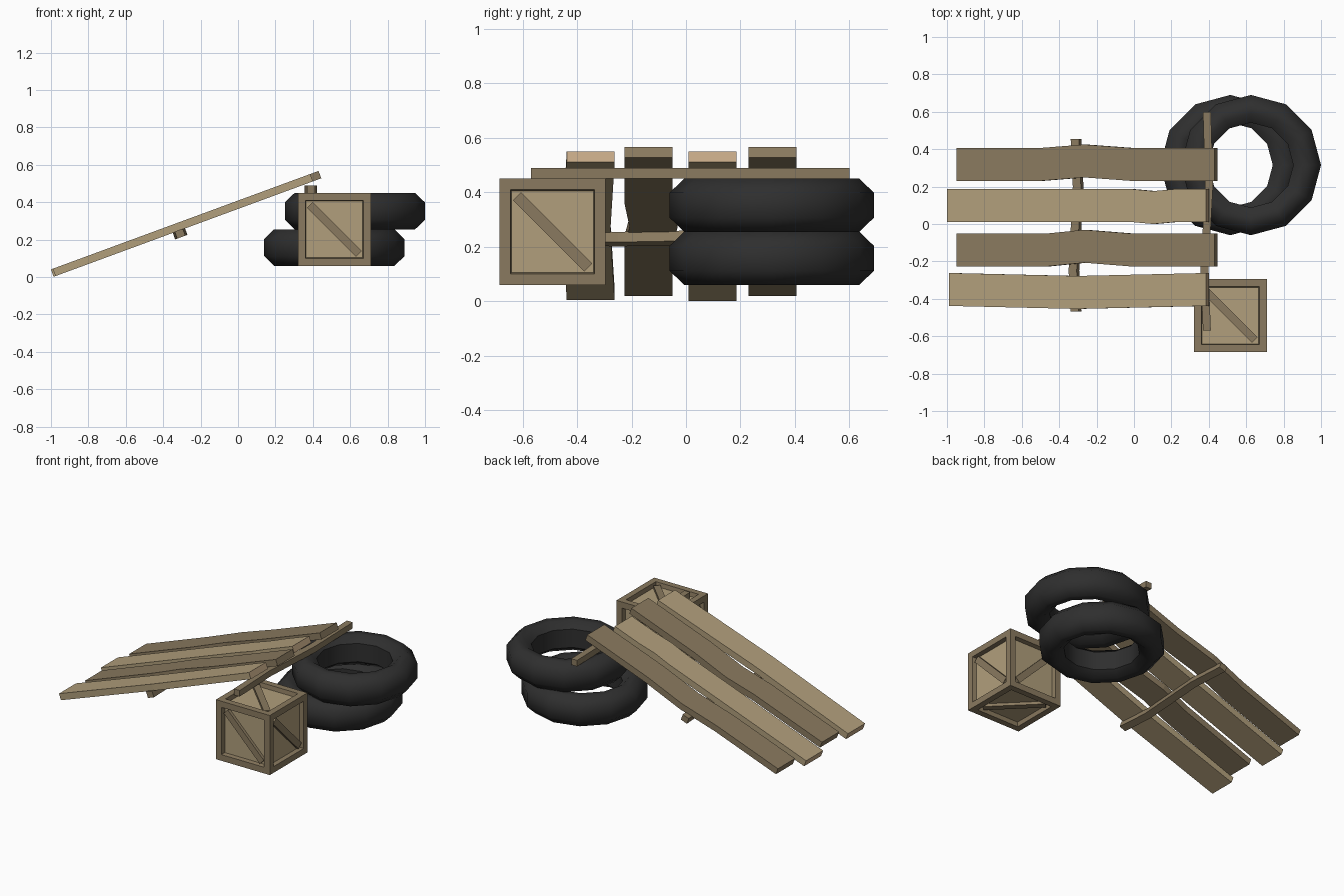
import bpy, bmesh, math
from mathutils import Matrix, Vector

if "Cube" in bpy.data.objects:
    bpy.data.objects.remove(bpy.data.objects["Cube"])


def material(name, rgb):
    m = bpy.data.materials.new(name)
    m.diffuse_color = (*rgb, 1)
    m.use_nodes = True
    m.node_tree.nodes["Principled BSDF"].inputs["Base Color"].default_value = m.diffuse_color
    return m


DARK = material("dark_wood", (0.255, 0.195, 0.115))
LIGHT = material("light_wood", (0.44, 0.345, 0.2))
END = material("cut_end_wood", (0.55, 0.39, 0.235))
RUBBER = material("black_rubber", (0.028, 0.028, 0.028))


def finish(name, bm, mats):
    bmesh.ops.recalc_face_normals(bm, faces=bm.faces)
    me = bpy.data.meshes.new(name)
    bm.to_mesh(me)
    bm.free()
    for m in mats:
        me.materials.append(m)
    ob = bpy.data.objects.new(name, me)
    bpy.context.collection.objects.link(ob)
    return ob


def strip(name, path, width, thick, matrix, mats):
    """Bent board: path is (along, sideways) points; second material goes on the ends."""
    bm = bmesh.new()
    rings = []
    for s, c in path:
        rings.append([bm.verts.new(matrix @ Vector((s, c + a * width / 2, b * thick / 2)))
                      for a, b in ((-1, -1), (1, -1), (1, 1), (-1, 1))])
    for r, q in zip(rings, rings[1:]):
        for i in range(4):
            j = (i + 1) % 4
            bm.faces.new((r[i], r[j], q[j], q[i]))
    for r in (rings[0], rings[-1]):
        bm.faces.new(r).material_index = len(mats) - 1
    return finish(name, bm, mats)


# Sloping planks
COS = math.cos(math.radians(20.2))
SLOPE = Matrix.Translation((-0.993, 0, 0.021)) @ Matrix.Rotation(math.radians(-20.2), 4, 'Y')


def plank(name, path, mats):
    strip(name, [((x + 0.993) / COS, y) for x, y in path], 0.176, 0.042, SLOPE, mats)


plank("plank_back", [(-0.943, 0.318), (-0.5, 0.318), (-0.26, 0.337), (0, 0.318), (0.438, 0.318)], [DARK])
plank("plank_mid_back", [(-0.993, 0.098), (0, 0.098), (0.11, 0.088), (0.22, 0.098), (0.393, 0.098)], [LIGHT, END])
plank("plank_mid_front", [(-0.943, -0.138), (-0.45, -0.138), (-0.26, -0.119), (-0.02, -0.138), (0.438, -0.138)], [DARK])
plank("plank_front", [(-0.983, -0.35), (-0.3, -0.366), (0.393, -0.35)], [LIGHT, END])

# Cross battens: local along = world y, sideways = -x
TURN = Matrix.Rotation(math.radians(90), 4, 'Z')
strip("upper_batten", [(-0.57, -0.39), (-0.24, -0.377), (0.2, -0.401), (0.6, -0.39)], 0.042, 0.04,
      Matrix.Translation((0, 0, 0.47)) @ TURN, [DARK])
strip("lower_batten", [(-0.468, 0), (-0.25, 0.012), (0.2, -0.012), (0.455, 0)], 0.046, 0.04,
      Matrix.Translation((-0.31, 0, 0.232)) @ Matrix.Rotation(math.radians(-20.2), 4, 'Y') @ TURN, [DARK])

# Crate: outer frame with inset light panels on all six sides
CENTRE = Vector((0.515, -0.49, 0.255))
SIZE = 0.39
bm = bmesh.new()
bmesh.ops.create_cube(bm, size=SIZE, matrix=Matrix.Translation(CENTRE))
sides = list(bm.faces)
bmesh.ops.inset_individual(bm, faces=sides, thickness=0.057)
bmesh.ops.inset_individual(bm, faces=sides, thickness=0.006, depth=-0.028)
for f in sides:
    f.material_index = 1
finish("crate", bm, [DARK, LIGHT])

# Diagonal braces, one per side
for label, normal, along in (("side", (1, 0, 0), (0, 1, -1)),
                             ("front", (0, 1, 0), (1, 0, -1)),
                             ("lid", (0, 0, 1), (1, -1, 0))):
    n, a = Vector(normal), Vector(along).normalized()
    axes = Matrix((a, n.cross(a), n)).transposed().to_4x4()
    for sign in (-1, 1):
        place = Matrix.Translation(CENTRE + n * sign * (SIZE / 2 - 0.02)) @ axes
        strip(f"crate_brace_{label}", [(-0.185, 0), (0.185, 0)], 0.042, 0.022, place, [DARK])


# Tyres: twelve-sided rings with a chamfered profile
def tyre(name, x, z):
    profile = [(0.375, -0.046), (0.375, 0.046), (0.322, 0.0975), (0.275, 0.0975),
               (0.227, 0.06), (0.227, -0.06), (0.275, -0.0975), (0.322, -0.0975)]
    n, k = 12, len(profile)
    bm = bmesh.new()
    rings = []
    for i in range(n):
        t = 2 * math.pi * i / n
        rings.append([bm.verts.new((x + r * math.cos(t), 0.315 + r * math.sin(t), z + h))
                      for r, h in profile])
    for i in range(n):
        r, q = rings[i], rings[(i + 1) % n]
        for j in range(k):
            bm.faces.new((r[j], q[j], q[(j + 1) % k], r[(j + 1) % k]))
    ob = finish(name, bm, [RUBBER])
    bpy.ops.object.select_all(action='DESELECT')
    ob.select_set(True)
    bpy.context.view_layer.objects.active = ob
    bpy.ops.object.shade_smooth_by_angle(angle=math.radians(48))


tyre("lower_tyre", 0.515, 0.1575)
tyre("upper_tyre", 0.625, 0.3525)
